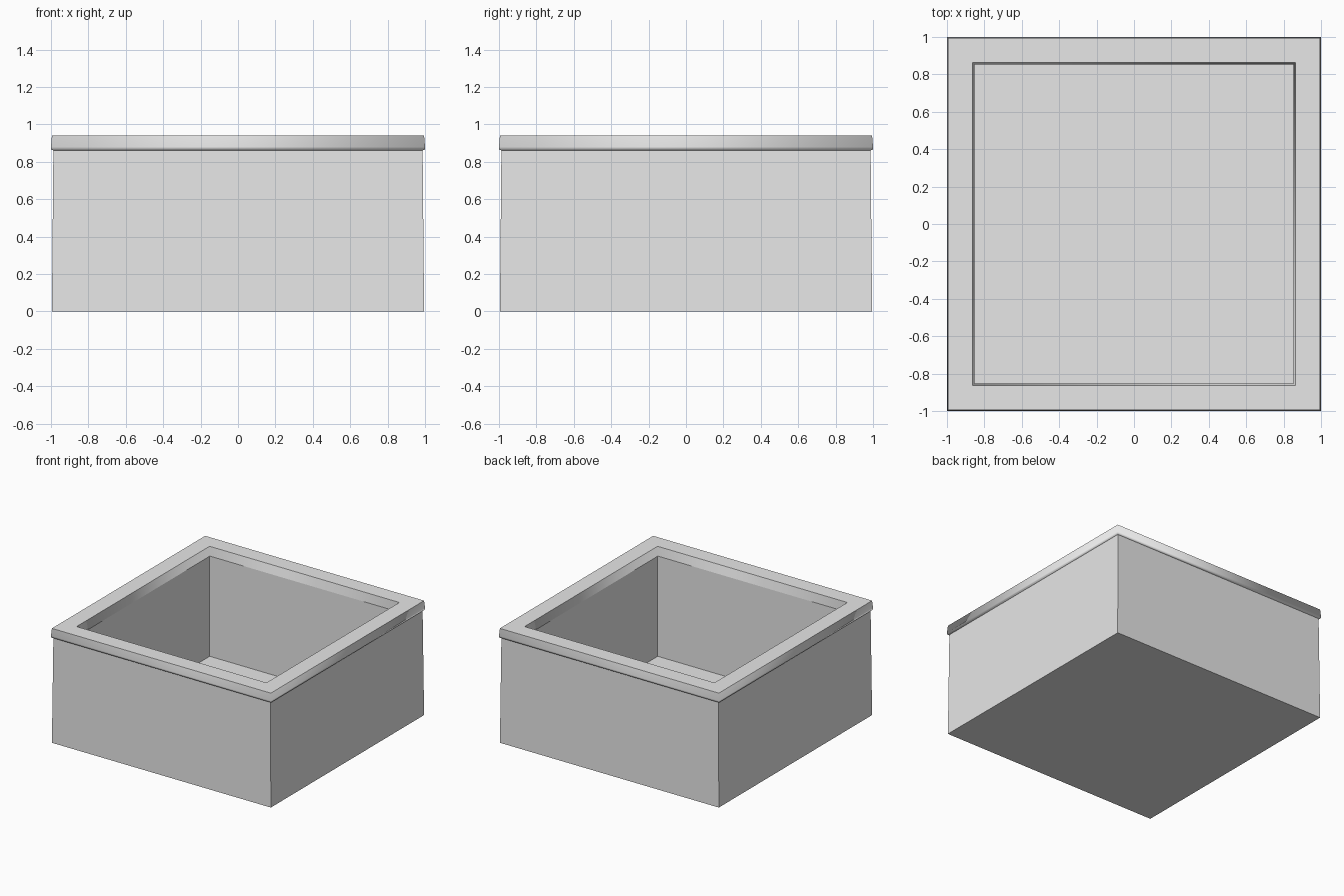
import bpy
import bmesh

cube = bpy.data.objects.get("Cube")
if cube:
    bpy.data.objects.remove(cube, do_unlink=True)

# Single plain grey
grey = bpy.data.materials.new("light_grey")
grey.use_nodes = True
colour = (0.8, 0.8, 0.8, 1.0)
grey.diffuse_color = colour
grey.node_tree.nodes["Principled BSDF"].inputs["Base Color"].default_value = colour


def square_loft(name, profile, closed, smooth):
    """Skin square rings given as (half width, height)."""
    bm = bmesh.new()
    corners = ((-1, -1), (1, -1), (1, 1), (-1, 1))
    rings = [[bm.verts.new((sx * h, sy * h, z)) for sx, sy in corners]
             for h, z in profile]
    pairs = list(zip(rings, rings[1:]))
    if closed:
        pairs.append((rings[-1], rings[0]))
    else:
        bm.faces.new(rings[0][::-1])
        bm.faces.new(rings[-1])
    for low, high in pairs:
        for i in range(4):
            j = (i + 1) % 4
            bm.faces.new((low[i], low[j], high[j], high[i]))
    bmesh.ops.recalc_face_normals(bm, faces=bm.faces)
    # Soft sides, with crisp borders around the flat top
    for face in bm.faces:
        face.smooth = smooth
    for edge in bm.edges:
        edge.smooth = not any(abs(f.normal.z) > 0.95 for f in edge.link_faces)
    mesh = bpy.data.meshes.new(name)
    bm.to_mesh(mesh)
    bm.free()
    mesh.materials.append(grey)
    obj = bpy.data.objects.new(name, mesh)
    bpy.context.collection.objects.link(obj)
    return obj


# Hollow planter box with a thin floor
square_loft("box_body",
            [(0.995, 0), (0.987, 0.87), (0.857, 0.87), (0.857, 0.04)],
            closed=False, smooth=False)

# Overhanging rim
square_loft("rim",
            [(0.985, 0.86), (1.0, 0.866), (1.0, 0.88), (0.995, 0.94),
             (0.863, 0.94), (0.853, 0.866)],
            closed=True, smooth=True)
